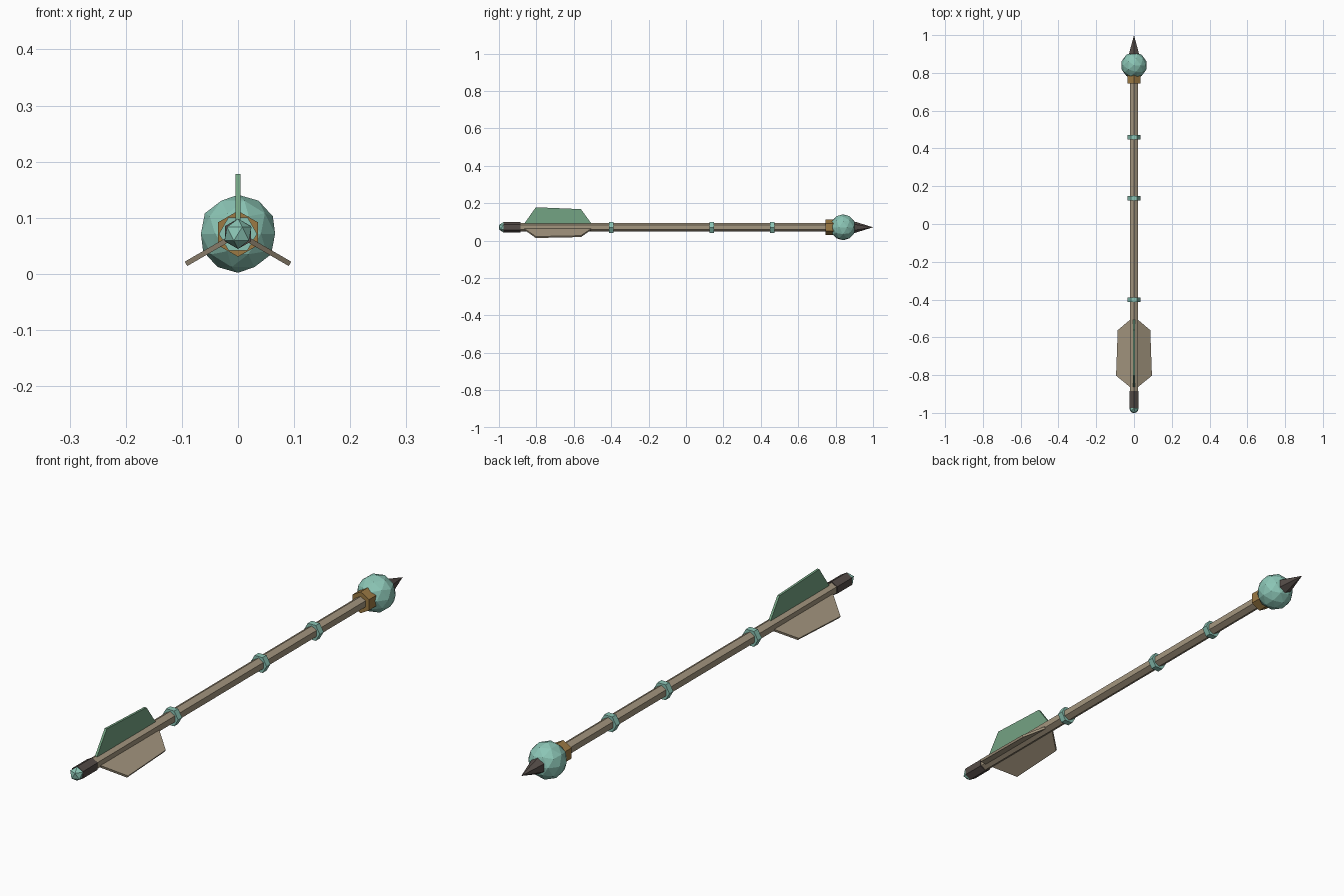
import bpy, bmesh, math
from mathutils import Matrix, Vector

if "Cube" in bpy.data.objects:
    bpy.data.objects.remove(bpy.data.objects["Cube"])

ZC = 0.0715  # height of the arrow's axis


def material(name, rgb):
    m = bpy.data.materials.new(name)
    lin = [(c / 255 / 12.92) if c < 11 else ((c / 255 + 0.055) / 1.055) ** 2.4 for c in rgb]
    m.diffuse_color = (*lin, 1)
    m.use_nodes = True
    m.node_tree.nodes["Principled BSDF"].inputs["Base Color"].default_value = m.diffuse_color
    return m


TAN = material("tan wood", (164, 150, 127))
TEAL = material("teal gem", (139, 197, 181))
GREEN = material("green feather", (116, 163, 131))
DARK = material("dark metal", (84, 75, 71))
GOLD = material("bronze", (156, 122, 68))


def finish(name, bm, mat):
    bmesh.ops.recalc_face_normals(bm, faces=bm.faces)
    me = bpy.data.meshes.new(name)
    bm.to_mesh(me)
    bm.free()
    me.materials.append(mat)
    ob = bpy.data.objects.new(name, me)
    ob.location = (0, 0, ZC)
    bpy.context.collection.objects.link(ob)
    return ob


def rod(name, y0, y1, r0, r1, mat, sides=6, turn=90):
    """Prism or cone along y; turn is the angle of its first corner."""
    bm = bmesh.new()
    bmesh.ops.create_cone(bm, cap_ends=True, segments=sides, radius1=r0, radius2=r1, depth=y1 - y0)
    first = next(v for v in bm.verts)
    a = math.atan2(first.co.y, first.co.x)
    m = (Matrix.Translation((0, (y0 + y1) / 2, 0)) @ Matrix.Rotation(-math.pi / 2, 4, 'X')
         @ Matrix.Rotation(math.radians(turn) - a, 4, 'Z'))
    bmesh.ops.transform(bm, matrix=m, verts=bm.verts)
    return finish(name, bm, mat)


def ball(name, y, r, sub, mat):
    bm = bmesh.new()
    bmesh.ops.create_icosphere(bm, subdivisions=sub, radius=r, matrix=Matrix.Translation((0, y, 0)))
    return finish(name, bm, mat)


# shaft and its rings
rod("shaft", -0.90, 0.78, 0.0235, 0.0235, TAN)
for i, y in enumerate((-0.40, 0.137, 0.46)):
    rod(f"ring_{i + 1}", y - 0.012, y + 0.012, 0.034, 0.034, TEAL, turn=0)

# head: socket, orb and point
rod("head_socket", 0.745, 0.79, 0.041, 0.041, GOLD)
ball("head_orb", 0.84, 0.0695, 2, TEAL)
rod("head_point", 0.90, 1.0, 0.031, 0.0, DARK)

# tail: nock and end gem
rod("nock", -0.975, -0.885, 0.027, 0.027, DARK)
ball("nock_gem", -0.977, 0.027, 1, TEAL)

# three feather vanes around the shaft
PROFILE = [(-0.87, 0.012), (-0.803, 0.107), (-0.562, 0.097), (-0.50, 0.012)]
for i, mat in enumerate((GREEN, TAN, TAN)):
    bm = bmesh.new()
    f = bm.faces.new([bm.verts.new((-0.0045, y, r)) for y, r in PROFILE])
    ext = bmesh.ops.extrude_face_region(bm, geom=[f])["geom"]
    bmesh.ops.translate(bm, vec=Vector((0.009, 0, 0)),
                        verts=[g for g in ext if isinstance(g, bmesh.types.BMVert)])
    bmesh.ops.rotate(bm, matrix=Matrix.Rotation(i * math.tau / 3, 3, 'Y'), verts=bm.verts)
    finish(f"vane_{i + 1}", bm, mat)
